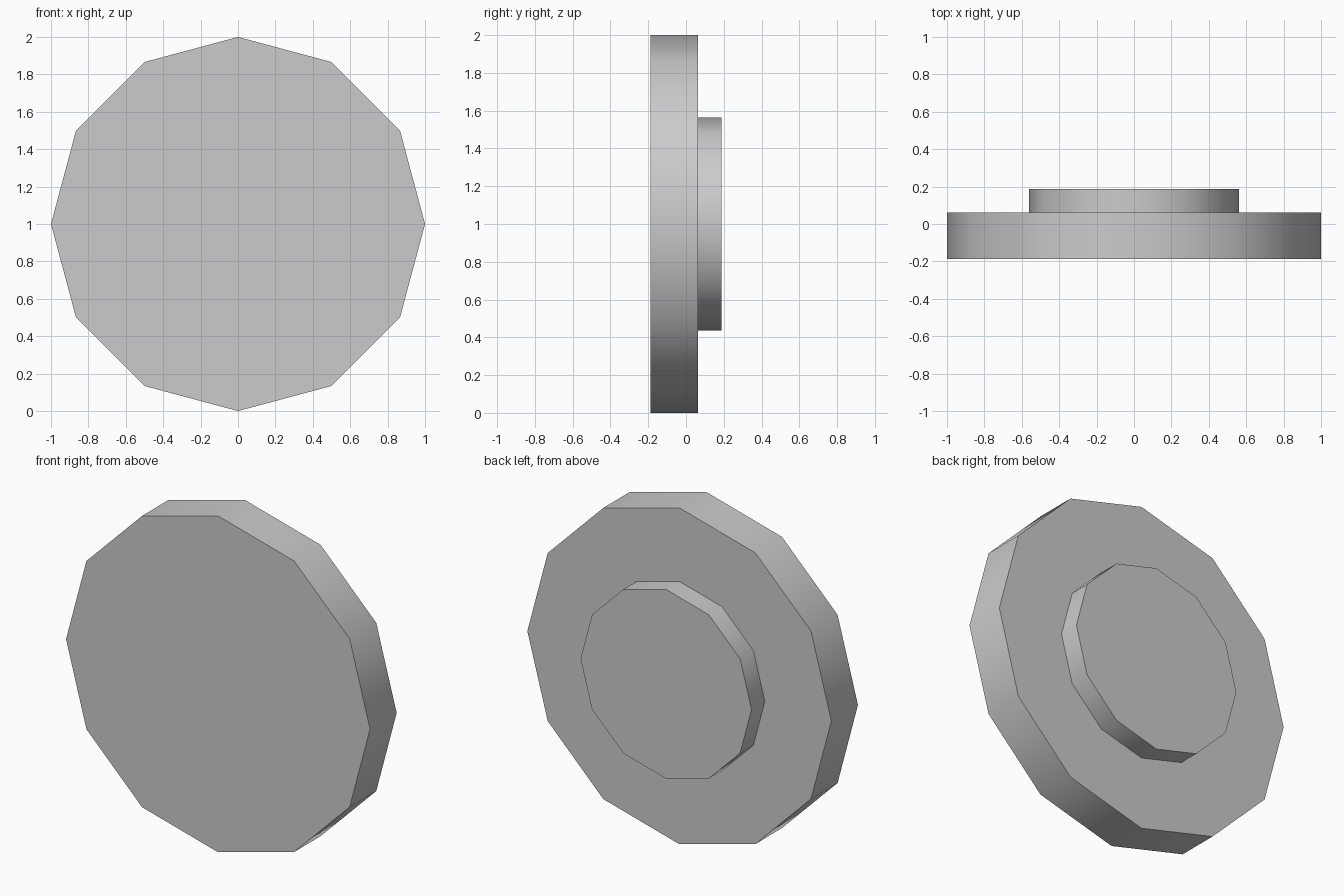
import bpy
import math

cube = bpy.data.objects.get("Cube")
if cube:
    bpy.data.objects.remove(cube, do_unlink=True)

# Single plain grey
GREY = (0.6, 0.6, 0.6, 1.0)
grey = bpy.data.materials.new("plain_grey")
grey.use_nodes = True
grey.diffuse_color = GREY
grey.node_tree.nodes["Principled BSDF"].inputs["Base Color"].default_value = GREY


def disc(name, radius, y_front, y_back):
    """Twelve-sided disc standing upright, its axis along y."""
    bpy.ops.mesh.primitive_cylinder_add(
        vertices=12, radius=radius, depth=y_back - y_front,
        location=(0, (y_front + y_back) / 2, 1),
        rotation=(math.radians(90), 0, 0))
    ob = bpy.context.object
    ob.name = name
    bpy.ops.object.transform_apply(location=False, rotation=True, scale=True)
    ob.data.materials.append(grey)
    # Soft rim, crisp caps
    bpy.ops.object.shade_smooth_by_angle(angle=math.radians(40))
    return ob


# Wide front disc and the smaller boss set into its back
disc("main_disc", 1.0, -0.1875, 0.0625)
disc("back_boss", 0.5625, 0.05, 0.1875)
